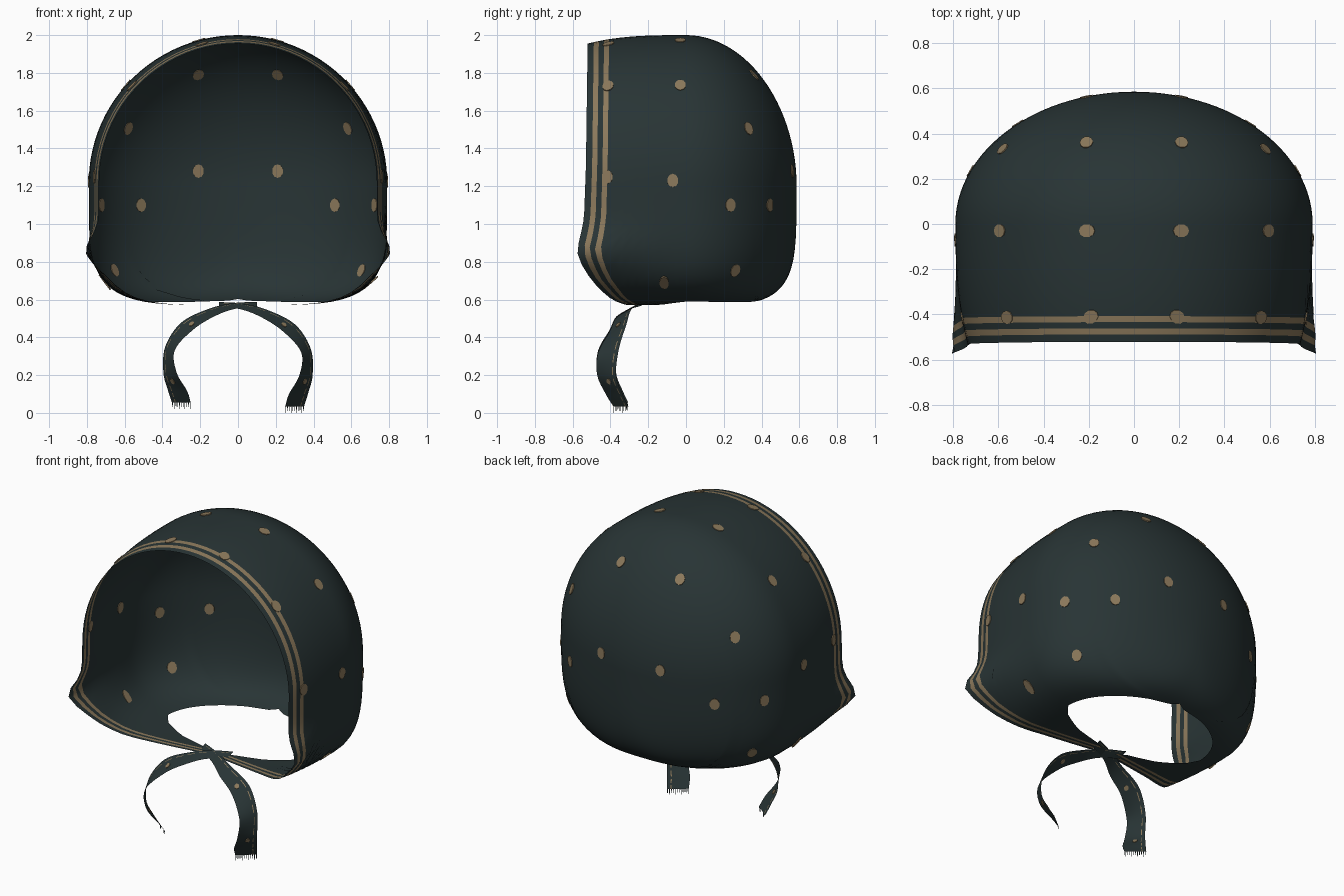
import bpy, bmesh, math
from mathutils import Vector, Matrix
from mathutils.bvhtree import BVHTree

cube = bpy.data.objects.get("Cube")
if cube:
    bpy.data.objects.remove(cube)


def material(name, rgb):
    m = bpy.data.materials.new(name)
    m.use_nodes = True
    m.diffuse_color = (*rgb, 1)
    bsdf = m.node_tree.nodes["Principled BSDF"]
    bsdf.inputs["Base Color"].default_value = (*rgb, 1)
    bsdf.inputs["Roughness"].default_value = 0.9
    return m


CLOTH = material("dark teal cloth", (0.021, 0.034, 0.035))
TAN = material("tan print", (0.26, 0.19, 0.105))


def finish(name, bm, mats, smooth=True):
    me = bpy.data.meshes.new(name)
    bm.to_mesh(me)
    bm.free()
    for m in mats:
        me.materials.append(m)
    for p in me.polygons:
        p.use_smooth = smooth
    ob = bpy.data.objects.new(name, me)
    bpy.context.collection.objects.link(ob)
    return ob


def lerp_table(table, v):
    """Linear lookup in rising (key, value) pairs."""
    if v <= table[0][0]:
        return table[0][1]
    for (a, p), (b, q) in zip(table, table[1:]):
        if v <= b:
            return p + (q - p) * (v - a) / (b - a)
    return table[-1][1]


# ---- Bonnet shell: arched sections from the front rim to the back ----
BACK, MID = 0.585, 1.22
HALF_COLS = 40
RIM_SHIFT = [(0.57, 0.17), (0.6, 0.13), (0.7, 0.03), (0.78, -0.02), (0.86, -0.05),
             (0.93, -0.03), (1.03, -0.01), (1.3, 0), (2, 0.01)]
NECK_GAP = [(-0.53, 0.1), (-0.44, 0.05), (-0.36, 0.12), (-0.25, 0.3), (-0.1, 0.45), (0, 0.5)]


def section(y):
    """Half width, top height, bottom depth, squareness and neck gap at depth y."""
    if y <= 0:
        f = -y / 0.53
        return 0.79 - 0.055 * f ** 2.5, 0.78 - 0.045 * f ** 3, 0.65, 4.5, lerp_table(NECK_GAP, y)
    f = min(y / BACK, 1)
    round_off = math.sqrt(max(0, 1 - f * f))
    gap = 0.5 * math.sqrt(max(0, 1 - (y / 0.39) ** 2))
    return (0.79 * round_off, 0.78 * (1 - f ** 2) ** 0.53,
            0.65 * (1 - f ** 4.5) ** (1 / 4.5), 4.5 - 2.3 * f ** 2, gap)


def shell_point(y, k, side):
    w, up, down, n, gap = section(y)
    g = min(gap / w, 0.95) if w > 1e-5 else 0
    start = -math.atan2((1 - g ** n) ** (1 / n), g)
    a = start + (math.pi / 2 - start) * k / HALF_COLS
    c, s = max(0, math.cos(a)), math.sin(a)
    if s < 0:
        r = (c ** n + (-s) ** n) ** (-1 / n)
        x, z = w * c * r, MID + down * s * r
    else:
        x, z = w * c, MID + up * s
    # flared cheek corners and under-chin flaps
    front = max(0, -y / 0.53)
    shift = lerp_table(RIM_SHIFT, z)
    if z < 0.65:
        shift += 0.15 * max(0, 0.6 - x) * min(1, (0.65 - z) / 0.07)
    x += 0.085 * math.exp(-((z - 0.85) / 0.1) ** 2) * front ** 2
    return Vector((side * x, y + shift * front, z))


rows = [-0.53, -0.497, -0.47, -0.442, -0.415]
rows += [-0.415 + 0.415 * i / 8 for i in range(1, 9)]
rows += [BACK * math.sin(math.pi / 2 * i / 26) for i in range(1, 27)]
bm = bmesh.new()
for side in (1, -1):
    grid = [[bm.verts.new(shell_point(y, k, side)) for k in range(HALF_COLS + 1)] for y in rows]
    for j in range(len(rows) - 1):
        for k in range(HALF_COLS):
            quad = [grid[j][k], grid[j + 1][k], grid[j + 1][k + 1], grid[j][k + 1]]
            f = bm.faces.new(quad if side > 0 else quad[::-1])
            f.material_index = 1 if j in (1, 3) else 0  # printed rim stripes
bmesh.ops.remove_doubles(bm, verts=bm.verts, dist=0.0003)
bmesh.ops.dissolve_degenerate(bm, edges=bm.edges, dist=0.0001)
bm.normal_update()
shell_tree = BVHTree.FromBMesh(bm)
finish("bonnet_shell", bm, [CLOTH, TAN])


# ---- Printed dots, thin plates visible from both sides of the cloth ----
def add_dot(bm, tree, near, radius, tall=1.2):
    loc, nor, _, _ = tree.find_nearest(Vector(near))
    rot = nor.to_track_quat('Z', 'Y').to_matrix().to_4x4()
    mat = Matrix.Translation(loc) @ rot @ Matrix.Diagonal((1, tall, 1, 1))
    bmesh.ops.create_cone(bm, cap_ends=True, segments=10, radius1=radius, radius2=radius,
                          depth=0.008, matrix=mat)


DOTS = [(0.21, 0.36, 1.79), (0.21, 0.56, 1.28), (0.5, 0.42, 1.1), (0.59, 0.34, 1.51),
        (0.6, -0.03, 1.74), (0.21, -0.03, 1.98), (0.55, -0.41, 1.72), (0.19, -0.41, 1.95),
        (0.79, -0.07, 1.23), (0.78, -0.42, 1.25), (0.75, 0.25, 1.1), (0.64, 0.25, 0.76)]
bm = bmesh.new()
for x, y, z in DOTS:
    for side in (1, -1):
        add_dot(bm, shell_tree, (side * x, y, z), 0.03)
for side in (1, -1):
    add_dot(bm, shell_tree, (side * 0.73, -0.12, 0.67), 0.025, 2.0)
finish("printed_dots", bm, [TAN], smooth=False)

# ---- Chin ties: ribbons given by a centre line and a half-width vector ----
CENTRE = [(-0.1, -0.22, 0.575), (0.02, -0.27, 0.563), (0.14, -0.33, 0.525), (0.27, -0.36, 0.45),
          (0.36, -0.41, 0.33), (0.36, -0.42, 0.2), (0.32, -0.38, 0.1), (0.3, -0.345, 0.035)]
WIDTH = [(0, 0.03, 0.012), (0, 0.03, 0.016), (0.01, 0.04, 0.022), (0.03, 0.045, 0.02),
         (0.025, 0.055, 0.01), (0.035, 0.05, 0), (0.05, 0.045, 0), (0.05, 0.04, 0)]
ACROSS = [-1, -0.4, 0.1, 0.58, 0.67, 1]


def smooth_path(points, steps=6):
    """Curve through all the given points."""
    p = [Vector(q) for q in points]
    p = [2 * p[0] - p[1]] + p + [2 * p[-1] - p[-2]]
    out = []
    for a, b, c, d in zip(p, p[1:], p[2:], p[3:]):
        for i in range(steps):
            t = i / steps
            out.append(0.5 * (2 * b + (c - a) * t + (2 * a - 5 * b + 4 * c - d) * t * t
                              + (3 * b - a - 3 * c + d) * t ** 3))
    return out + [p[-2]]


def tie(name, side, lift):
    line, wide = smooth_path(CENTRE), smooth_path(WIDTH)
    flip = Matrix.Diagonal((side, 1, 1))
    bm = bmesh.new()
    grid = []
    for i, (c, w) in enumerate(zip(line, wide)):
        rise = Vector((0, 0, lift * i / len(line)))
        grid.append([bm.verts.new(flip @ (c + w * t + rise)) for t in ACROSS])
    for i in range(len(grid) - 1):
        for k in range(len(ACROSS) - 1):
            f = bm.faces.new([grid[i][k], grid[i][k + 1], grid[i + 1][k + 1], grid[i + 1][k]])
            f.material_index = 1 if k == 3 and i % 3 else 0  # broken printed line
    bm.normal_update()
    tree = BVHTree.FromBMesh(bm)
    first, last = grid[-1][0].co.copy(), grid[-1][-1].co.copy()
    finish(name, bm, [CLOTH, TAN])

    # frayed threads along the cut end
    bm = bmesh.new()
    for i in range(11):
        top = first.lerp(last, 0.03 + 0.094 * i)
        half = (last - first) * 0.02
        drop = Vector((0, 0, -0.035 if i % 3 == 0 else -0.024))
        bm.faces.new([bm.verts.new(v) for v in
                      (top - half, top + half, top + half * 0.6 + drop, top - half * 0.6 + drop)])
    finish(name + "_fringe", bm, [CLOTH], smooth=False)

    bm = bmesh.new()
    for spot in ((0.25, -0.37, 0.48), (0.33, -0.39, 0.18)):
        add_dot(bm, tree, (side * spot[0], spot[1], spot[2]), 0.014)
    finish(name + "_dots", bm, [TAN], smooth=False)


tie("left_tie", 1, 0)
tie("right_tie", -1, 0.02)
